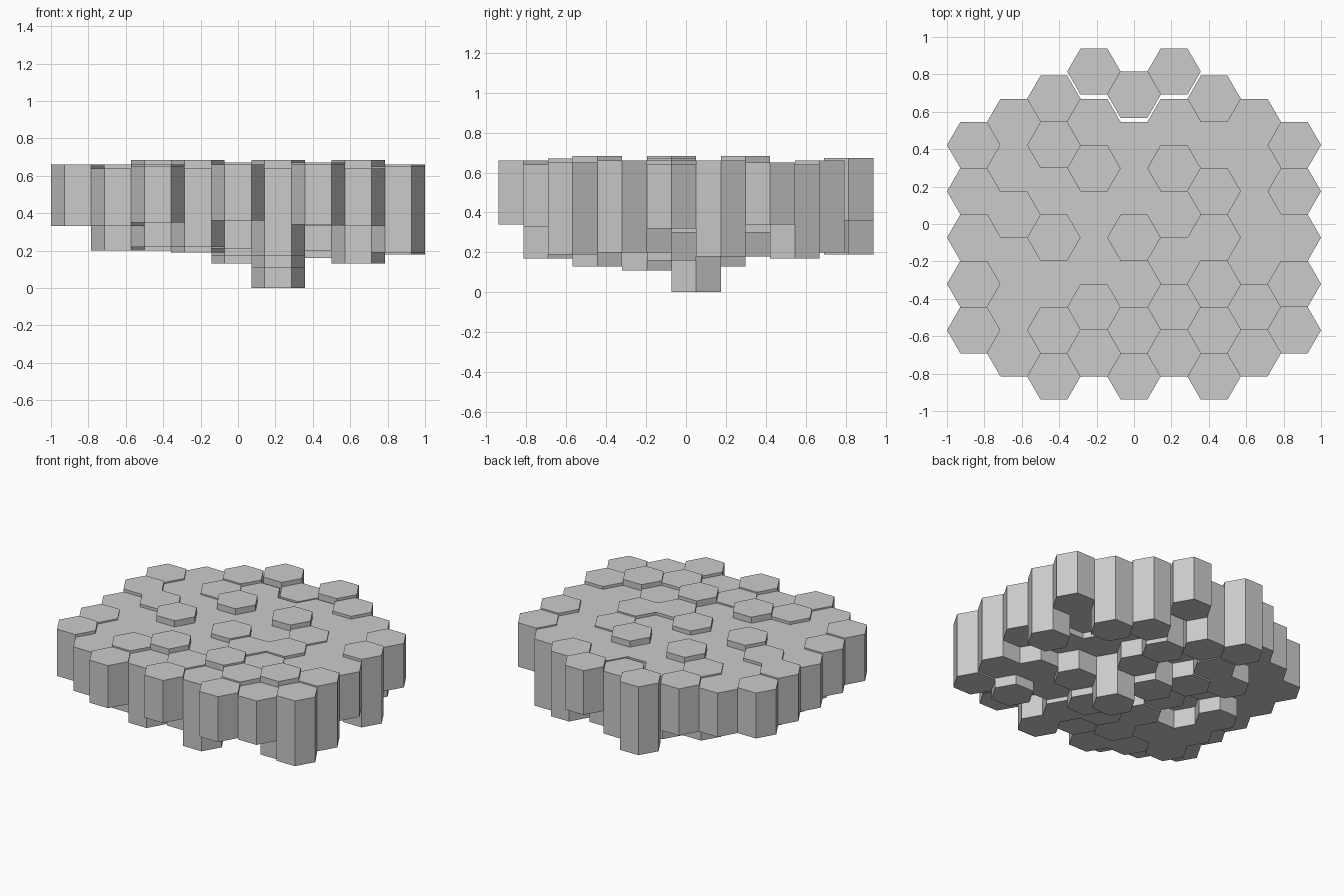
import bpy, bmesh, math
from mathutils import Matrix

if "Cube" in bpy.data.objects:
    bpy.data.objects.remove(bpy.data.objects["Cube"])

R = 1 / 7                    # hexagon corner radius
PITCH = 1.5 * R              # sideways spacing of rows
H = math.sqrt(3) * R         # hexagon width across flats
Y0 = -0.0728                 # middle of the honeycomb
GAP = 0.022                  # the three loose columns at the back sit apart

TOP = {'L': 0.64, 'N': 0.65, 'M': 0.66, 'P': 0.67, 'H': 0.683}

# Per row: row index, position of rearmost cell, top levels and bottoms (1/100) back to front
ROWS = [
    (-4, 2.0, "NMLNM",   [33, 33, 33, 34, 33]),
    (-3, 2.5, "LLMLLL",  [33, 33, 20, 20, 20, 33]),
    (-2, 3.0, "MNLHLMN", [33, 20, 30, 33, 20, 22, 35]),
    (-1, 2.5, "LHLLHL",  [20, 19, 20, 19, 19, 22]),
    (0, 2.0, "LLPLNM",   [30, 13, 30, 17, 21, 36]),
    (1, 2.5, "LHLMHL",   [17, 18, 0, 11, 17, 17]),
    (2, 3.0, "MLNMNPM",  [20, 30, 30, 16, 20, 33, 34]),
    (3, 2.5, "LLLLHL",   [17, 34, 30, 20, 13, 33]),
    (4, 2.0, "NMLMN",    [34, 18, 32, 20, 19]),
]


def hex_column(name, x, y, z0, z1):
    bm = bmesh.new()
    bmesh.ops.create_cone(bm, cap_ends=True, segments=6, radius1=R, radius2=R,
                          depth=z1 - z0,
                          matrix=Matrix.Rotation(math.radians(30), 4, 'Z'))
    mesh = bpy.data.meshes.new(name)
    bm.to_mesh(mesh)
    bm.free()
    ob = bpy.data.objects.new(name, mesh)
    ob.location = (x, y, (z0 + z1) / 2)
    bpy.context.collection.objects.link(ob)


# Main platform of packed columns
for col, first, tops, bottoms in ROWS:
    for i, (t, b) in enumerate(zip(tops, bottoms)):
        hex_column("stone_column", col * PITCH, Y0 + (first - i) * H, b / 100, TOP[t])

# Loose columns at the back edge
for col, cell, top, bottom in [(-1, 3.5, 0.672, 0.19), (0, 3.0, 0.64, 0.20), (1, 3.5, 0.672, 0.36)]:
    hex_column("loose_back_column", col * PITCH, Y0 + cell * H + GAP, bottom, top)
